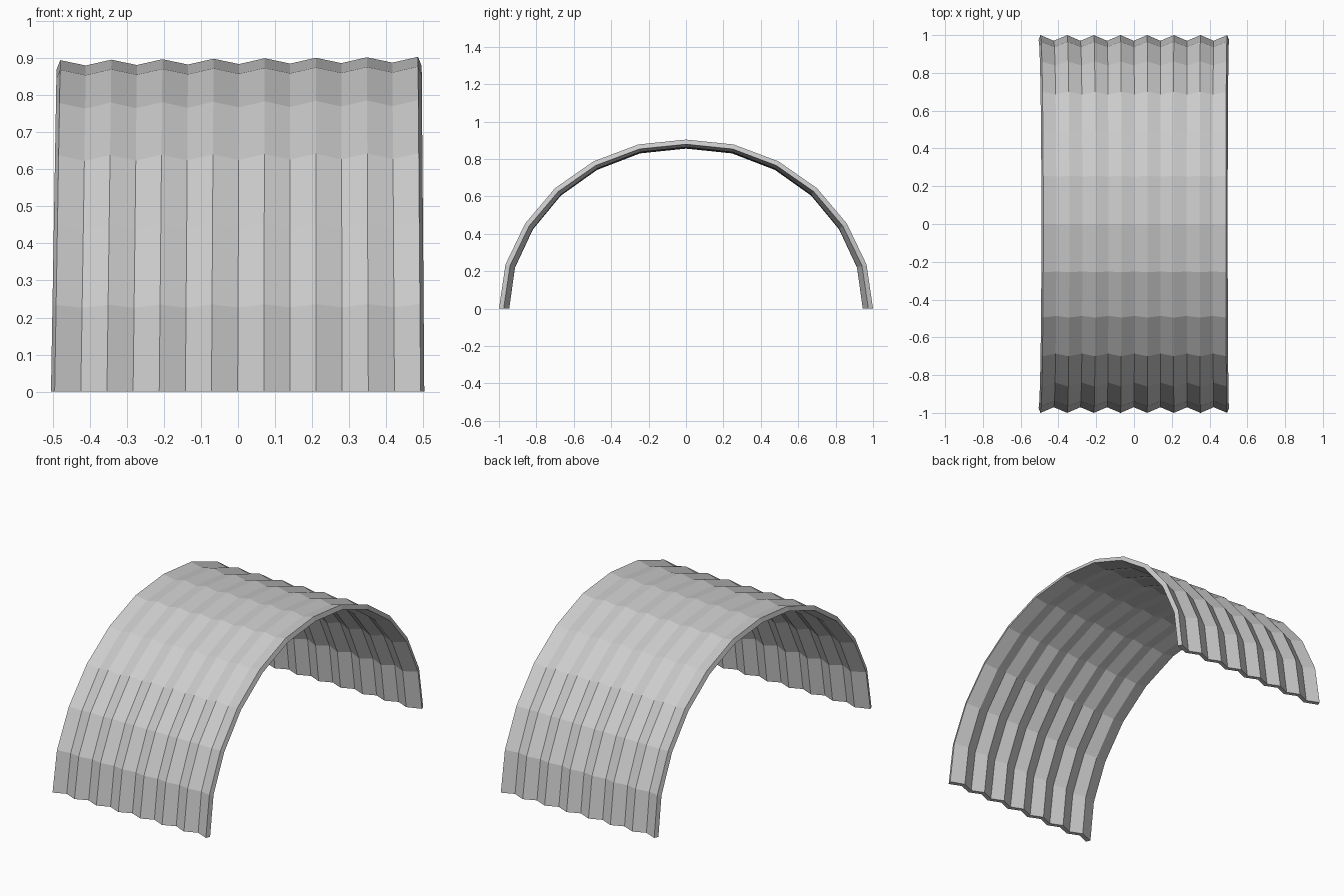
import bpy, bmesh
from mathutils import Vector

if "Cube" in bpy.data.objects:
    bpy.data.objects.remove(bpy.data.objects["Cube"], do_unlink=True)

# Galvanised grey metal
metal = bpy.data.materials.new("grey metal")
metal.use_nodes = True
GREY = (0.6, 0.6, 0.6, 1)
metal.diffuse_color = GREY
metal.node_tree.nodes["Principled BSDF"].inputs["Base Color"].default_value = GREY

STRIPS = 14
THICK = 0.025
half = [(1, 0), (0.965, 0.235), (0.86, 0.452), (0.70, 0.64), (0.495, 0.782), (0.255, 0.872)]
arch = [(-y, z) for y, z in half] + [(0, 0.898)] + [(y, z) for y, z in reversed(half)]


def outward(i):
    """Outward normal of the arch; level at the feet so they stay flat."""
    y, z = arch[i]
    if z == 0:
        return Vector((0, 1 if y > 0 else -1, 0))
    (y0, z0), (y1, z1) = arch[i - 1], arch[i + 1]
    return Vector((0, z0 - z1, y1 - y0)).normalized()


def point(i, j, inner):
    """One corner of the corrugated shell: i along the arch, j across it."""
    y, z = arch[i]
    crown = z / 0.898
    t = j / STRIPS
    left, right = -0.495 + 0.015 * crown, 0.493 - 0.007 * crown
    p = Vector((left + (right - left) * t, y, z))
    depth = 0.03 - 0.015 * crown ** 1.5 if j % 2 else 0
    p -= outward(i) * (depth + (THICK if inner else 0))
    p.z += 0.009 * (t - 0.35) * crown
    if inner and j in (0, STRIPS):
        p.x += 0.01 if j else -0.01
    return p


# Corrugated arch shell: outer skin, inner skin, rims
bm = bmesh.new()
rows = range(len(arch))
cols = range(STRIPS + 1)
outer, inside = [[[bm.verts.new(point(i, j, k)) for j in cols] for i in rows]
                 for k in (False, True)]
for grid in (outer, inside):
    for i in rows[:-1]:
        for j in cols[:-1]:
            bm.faces.new((grid[i][j], grid[i][j + 1], grid[i + 1][j + 1], grid[i + 1][j]))
for j in (0, STRIPS):
    for i in rows[:-1]:
        bm.faces.new((outer[i][j], outer[i + 1][j], inside[i + 1][j], inside[i][j]))
for i in (0, len(arch) - 1):
    for j in cols[:-1]:
        bm.faces.new((outer[i][j], outer[i][j + 1], inside[i][j + 1], inside[i][j]))
bmesh.ops.recalc_face_normals(bm, faces=bm.faces)

mesh = bpy.data.meshes.new("corrugated_arch")
bm.to_mesh(mesh)
bm.free()
mesh.materials.append(metal)
bpy.context.collection.objects.link(bpy.data.objects.new("corrugated_arch", mesh))
